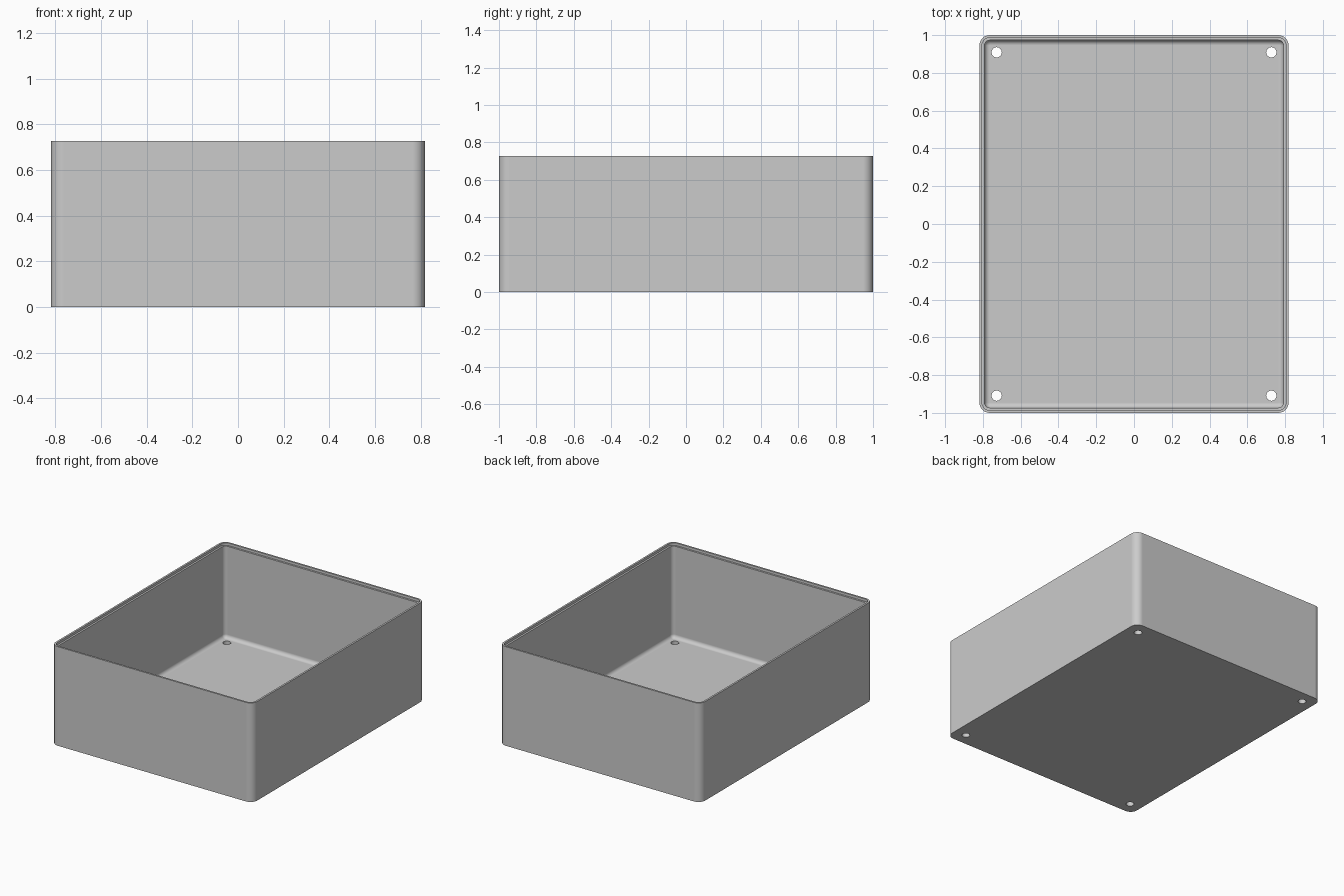
import bpy, bmesh
from math import pi, sin, cos
from mathutils import Matrix

cube = bpy.data.objects.get("Cube")
if cube:
    bpy.data.objects.remove(cube, do_unlink=True)

# Overall dimensions
HALF_X, HALF_Y, HEIGHT = 0.818, 1.0, 0.727
CORNER = 0.0545
WALL, FLOOR = 0.027, 0.036
LIP, LIP_DEPTH = 0.0135, 0.018
FILLET = 0.027
HOLE_INSET, HOLE_RADIUS = 0.091, 0.027
STEPS = 8

grey = bpy.data.materials.new("plain_grey")
grey.use_nodes = True
colour = (0.6, 0.6, 0.6, 1)
grey.diffuse_color = colour
grey.node_tree.nodes["Principled BSDF"].inputs["Base Color"].default_value = colour


def rounded_ring(bm, inset, z):
    """Rounded rectangle of vertices, concentric with the outer wall."""
    radius = max(CORNER - inset, 0.0004)
    ring = []
    for quarter, (sx, sy) in enumerate([(1, 1), (-1, 1), (-1, -1), (1, -1)]):
        cx = sx * (HALF_X - inset - radius)
        cy = sy * (HALF_Y - inset - radius)
        for i in range(STEPS + 1):
            a = (quarter + i / STEPS) * pi / 2
            ring.append(bm.verts.new((cx + radius * cos(a), cy + radius * sin(a), z)))
    return ring


def finish(bm, name):
    bmesh.ops.recalc_face_normals(bm, faces=bm.faces)
    mesh = bpy.data.meshes.new(name)
    bm.to_mesh(mesh)
    bm.free()
    obj = bpy.data.objects.new(name, mesh)
    bpy.context.collection.objects.link(obj)
    mesh.materials.append(grey)
    return obj


# Tray section: outside wall, stepped rim, inside wall, rounded foot
section = [(0, 0), (0, HEIGHT), (LIP, HEIGHT), (LIP, HEIGHT - LIP_DEPTH),
           (WALL, HEIGHT - LIP_DEPTH)]
for i in range(STEPS + 1):
    a = i / STEPS * pi / 2
    section.append((WALL + FILLET * (1 - cos(a)), FLOOR + FILLET * (1 - sin(a))))

bm = bmesh.new()
rings = [rounded_ring(bm, inset, z) for inset, z in section]
for low, high in zip(rings, rings[1:]):
    for i in range(len(low)):
        j = (i + 1) % len(low)
        bm.faces.new((low[i], low[j], high[j], high[i]))
bm.faces.new(rings[0])
bm.faces.new(rings[-1])
tray = finish(bm, "open_box")

# Four screw holes through the floor
bm = bmesh.new()
for sx in (-1, 1):
    for sy in (-1, 1):
        place = Matrix.Translation((sx * (HALF_X - HOLE_INSET), sy * (HALF_Y - HOLE_INSET), 0))
        bmesh.ops.create_cone(bm, cap_ends=True, segments=32, radius1=HOLE_RADIUS,
                              radius2=HOLE_RADIUS, depth=0.2, matrix=place)
cutter = finish(bm, "hole_cutter")
cutter.hide_render = True

bpy.ops.object.select_all(action='DESELECT')
bpy.context.view_layer.objects.active = tray
tray.select_set(True)
cut = tray.modifiers.new("screw_holes", 'BOOLEAN')
cut.operation = 'DIFFERENCE'
cut.solver = 'EXACT'
cut.object = cutter
bpy.ops.object.modifier_apply(modifier=cut.name)
bpy.data.objects.remove(cutter, do_unlink=True)

# Smooth fillets with crisp rim and flat walls
bpy.ops.object.shade_smooth_by_angle(angle=pi / 6)
weighted = tray.modifiers.new("flat_walls", 'WEIGHTED_NORMAL')
weighted.keep_sharp = True
